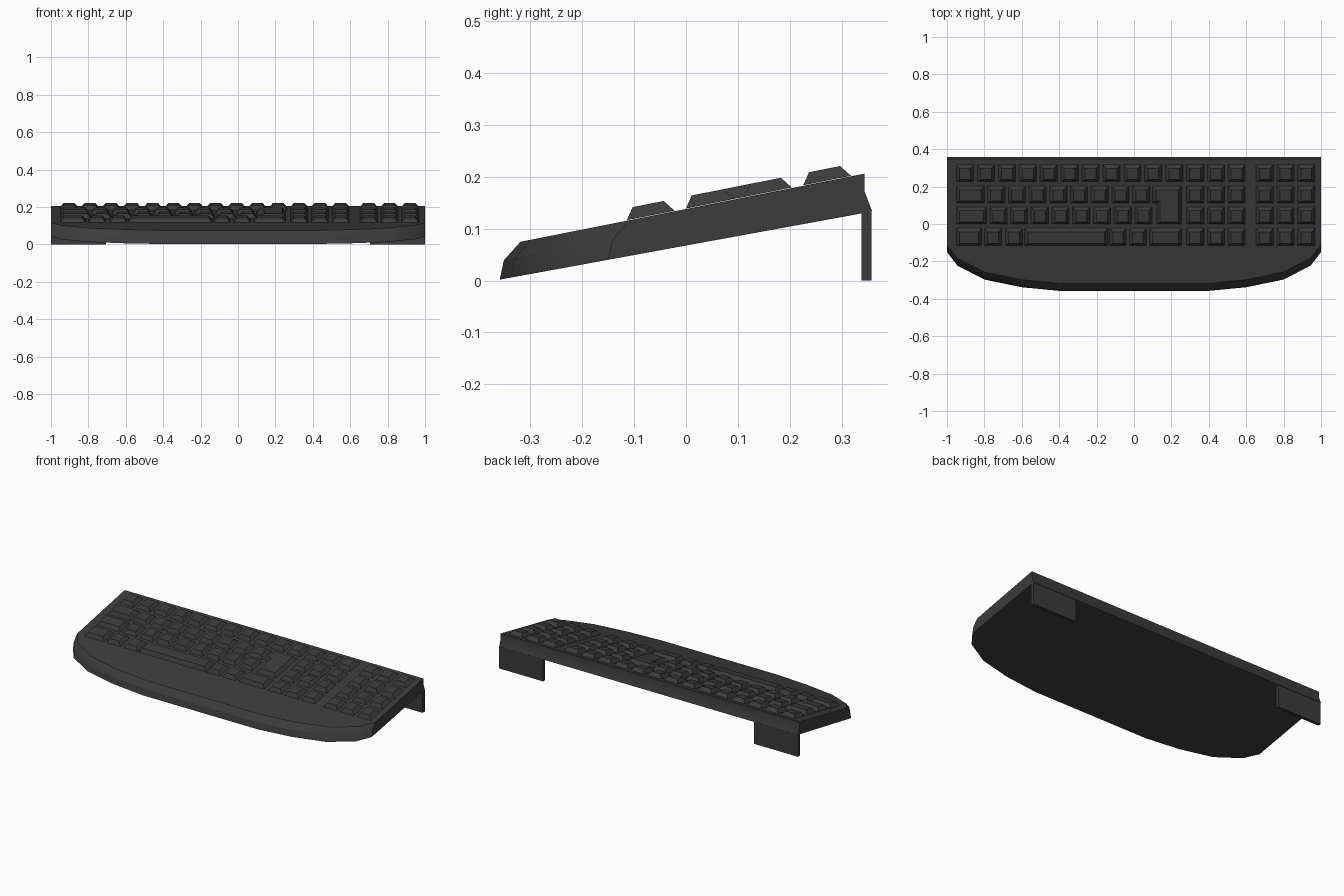
import bpy, bmesh

if "Cube" in bpy.data.objects:
    bpy.data.objects.remove(bpy.data.objects["Cube"])

dark = bpy.data.materials.new("dark_grey")
dark.diffuse_color = (0.045, 0.045, 0.045, 1)
dark.use_nodes = True
dark.node_tree.nodes["Principled BSDF"].inputs["Base Color"].default_value = dark.diffuse_color


def bottom_z(y):
    return 0.133 + (y - 0.358) * 0.183


def top_z(y):
    return 0.206 + (y - 0.344) * 0.198


def add_loft(bm, rings):
    """Join equal-length rings (bottom to top) and cap both ends."""
    loops = [[bm.verts.new(p) for p in ring] for ring in rings]
    n = len(loops[0])
    for a, b in zip(loops, loops[1:]):
        for i in range(n):
            j = (i + 1) % n
            bm.faces.new((a[i], a[j], b[j], b[i]))
    bm.faces.new(loops[0][::-1])
    bm.faces.new(loops[-1])


def finish(bm, name, smooth=False):
    bmesh.ops.recalc_face_normals(bm, faces=bm.faces)
    me = bpy.data.meshes.new(name)
    bm.to_mesh(me)
    bm.free()
    me.materials.append(dark)
    ob = bpy.data.objects.new(name, me)
    bpy.context.collection.objects.link(ob)
    if smooth:
        bpy.ops.object.select_all(action='DESELECT')
        ob.select_set(True)
        bpy.context.view_layer.objects.active = ob
        bpy.ops.object.shade_smooth_by_angle(angle=0.5)
    return ob


# Sloped body with a curved palm rest; outline mirrored about x = 0
half = [(-1, -0.15), (-0.945, -0.222), (-0.8, -0.297), (-0.6, -0.338), (-0.385, -0.359)]
curve = half + [(-x, y) for x, y in reversed(half)]


def ring(shift, back_y, height):
    pts = [(x, y + shift) for x, y in curve] + [(1, back_y), (-1, back_y)]
    return [(x, y, height(y)) for x, y in pts]


bm = bmesh.new()
add_loft(bm, [ring(0, 0.359, bottom_z),
              ring(0.008, 0.344, lambda y: 0.172 if y > 0.3 else bottom_z(y) + 0.036),
              ring(0.04, 0.344, top_z)])
finish(bm, "body", True)

# Rear feet
for name, s in (("left_foot", -1), ("right_foot", 1)):
    bm = bmesh.new()
    add_loft(bm, [[(s * 0.706, 0.338, z), (s, 0.338, z), (s, 0.358, z), (s * 0.706, 0.358, z)]
                  for z in (0, 0.132)])
    finish(bm, name)

# Keys: tapered caps lying on the sloped top
DEPTH, PITCH = 0.092, 0.1118
ROW_Y = [0.226, 0.112, 0.0, -0.114]


def add_cap(bm, outline):
    """outline: (x, y, side, end); side +1 = left edge, end +1 = front edge."""
    base = [(x, y, top_z(y) + 0.001) for x, y, s, e in outline]
    top = []
    for x, y, s, e in outline:
        ty = y + (0.011 if e > 0 else -0.021)
        top.append((x + 0.017 * s, ty, top_z(ty) + 0.024))
    add_loft(bm, [base, top])


def add_key(bm, x0, x1, y0):
    y1 = y0 + DEPTH
    add_cap(bm, [(x0, y0, 1, 1), (x1, y0, -1, 1), (x1, y1, -1, -1), (x0, y1, 1, -1)])


def run(start, count, pitch=0.1108, width=0.092):
    return [(start + i * pitch, start + i * pitch + width) for i in range(count)]


main_rows = [
    run(-0.949, 11, PITCH),
    [(-0.949, -0.8)] + run(-0.783, 8),
    [(-0.949, -0.788)] + run(-0.771, 8),
    [(-0.949, -0.815), (-0.8, -0.708), (-0.687, -0.595), (-0.585, -0.14),
     (-0.13, -0.042), (-0.024, 0.066), (0.083, 0.255)],
]
groups = (("main_keys", main_rows),
          ("navigation_keys", [run(0.281, 3)] * 4),
          ("number_pad_keys", [run(0.653, 3)] * 4))
for name, rows in groups:
    bm = bmesh.new()
    for y, row in zip(ROW_Y, rows):
        for x0, x1 in row:
            add_key(bm, x0, x1, y)
    finish(bm, name)

# L-shaped return key across two rows
bm = bmesh.new()
y0, ym, y1 = ROW_Y[2], ROW_Y[1], ROW_Y[1] + DEPTH
add_cap(bm, [(0.122, y0, 1, 1), (0.255, y0, -1, 1), (0.255, y1, -1, -1),
             (0.1, y1, 1, -1), (0.1, ym, 1, 1), (0.122, ym, 1, 1)])
finish(bm, "return_key")
